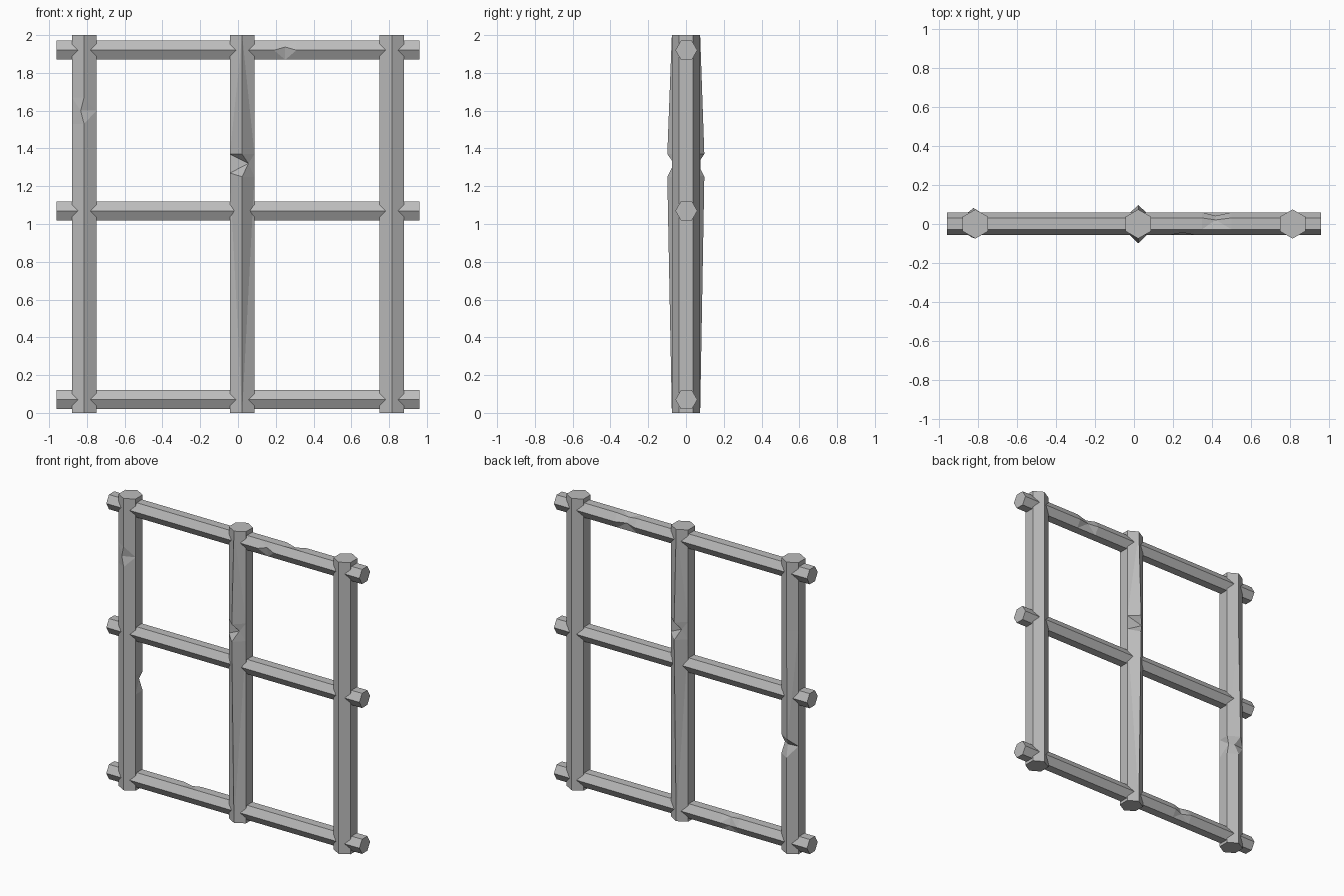
import bpy, bmesh
from math import sin, cos, radians
from mathutils import Vector

cube = bpy.data.objects.get("Cube")
if cube:
    bpy.data.objects.remove(cube)

grey = bpy.data.materials.new("worn_grey")
grey.use_nodes = True
colour = (0.5, 0.5, 0.5, 1)
grey.diffuse_color = colour
grey.node_tree.nodes["Principled BSDF"].inputs["Base Color"].default_value = colour

BACK_RIDGE, FRONT_RIDGE = 1, 4


def beam(name, radius, start, end, place, chips=()):
    """Six-sided beam with ridges at front and back.
    place maps (across, depth, along) to a point.
    Each chip is (along, {corner: (across, depth, along) shift})."""
    bm = bmesh.new()
    rings = []
    for along, shifts in sorted([(start, {}), (end, {}), *chips], key=lambda c: c[0]):
        ring = []
        for k in range(6):
            a = radians(30 + 60 * k)
            p = Vector((radius * cos(a), radius * sin(a), along))
            p += Vector(shifts.get(k, (0, 0, 0)))
            ring.append(bm.verts.new(place(p)))
        rings.append(ring)
    for low, high in zip(rings, rings[1:]):
        for k in range(6):
            n = (k + 1) % 6
            bm.faces.new((low[k], low[n], high[n], high[k]))
    bm.faces.new(rings[0])
    bm.faces.new(rings[-1])
    # split the bent quads around each chip into flat facets
    if chips:
        bmesh.ops.triangulate(bm, faces=[f for f in bm.faces if len(f.verts) == 4])
    bmesh.ops.recalc_face_normals(bm, faces=bm.faces)
    mesh = bpy.data.meshes.new(name)
    bm.to_mesh(mesh)
    bm.free()
    mesh.materials.append(grey)
    bpy.context.collection.objects.link(bpy.data.objects.new(name, mesh))


def post(name, x, chips=()):
    beam(name, 0.075, 0, 2, lambda p: (x + p.x, p.y, p.z), chips)


def rail(name, z, chips=()):
    beam(name, 0.058, -0.96, 0.96, lambda p: (p.z, p.y + 0.002, z + p.x), chips)


# Upright posts
bulge = {FRONT_RIDGE: (0, -0.024, 0), BACK_RIDGE: (0, 0.022, 0)}
post("centre_post", 0.022, [
    (1.25, bulge),
    (1.31, {FRONT_RIDGE: (0.033, 0.012, 0.01), 3: (0, 0, -0.04),
            BACK_RIDGE: (-0.033, -0.012, 0.01), 0: (0, 0, -0.04)}),
    (1.37, bulge)])
post("right_post", -0.815, [
    (0.66, {}),
    (0.74, {BACK_RIDGE: (0.01, -0.03, 0), 0: (-0.02, -0.01, 0)}),
    (0.79, {BACK_RIDGE: (-0.01, 0.007, 0)}),
    (1.53, {}),
    (1.6, {FRONT_RIDGE: (-0.018, 0.006, 0)}),
    (1.67, {})])
post("left_post", 0.815)

# Cross rails
rail("bottom_rail", 0.07, [
    (-0.43, {}),
    (-0.36, {BACK_RIDGE: (-0.01, -0.016, 0), 0: (-0.008, -0.006, 0)}),
    (-0.3, {})])
rail("middle_rail", 1.07)
rail("top_rail", 1.92, [
    (0.19, {}),
    (0.25, {FRONT_RIDGE: (0.017, 0.012, 0)}),
    (0.31, {}),
    (0.35, {}),
    (0.42, {BACK_RIDGE: (0.005, -0.018, 0), 0: (-0.012, -0.01, 0)}),
    (0.5, {})])
